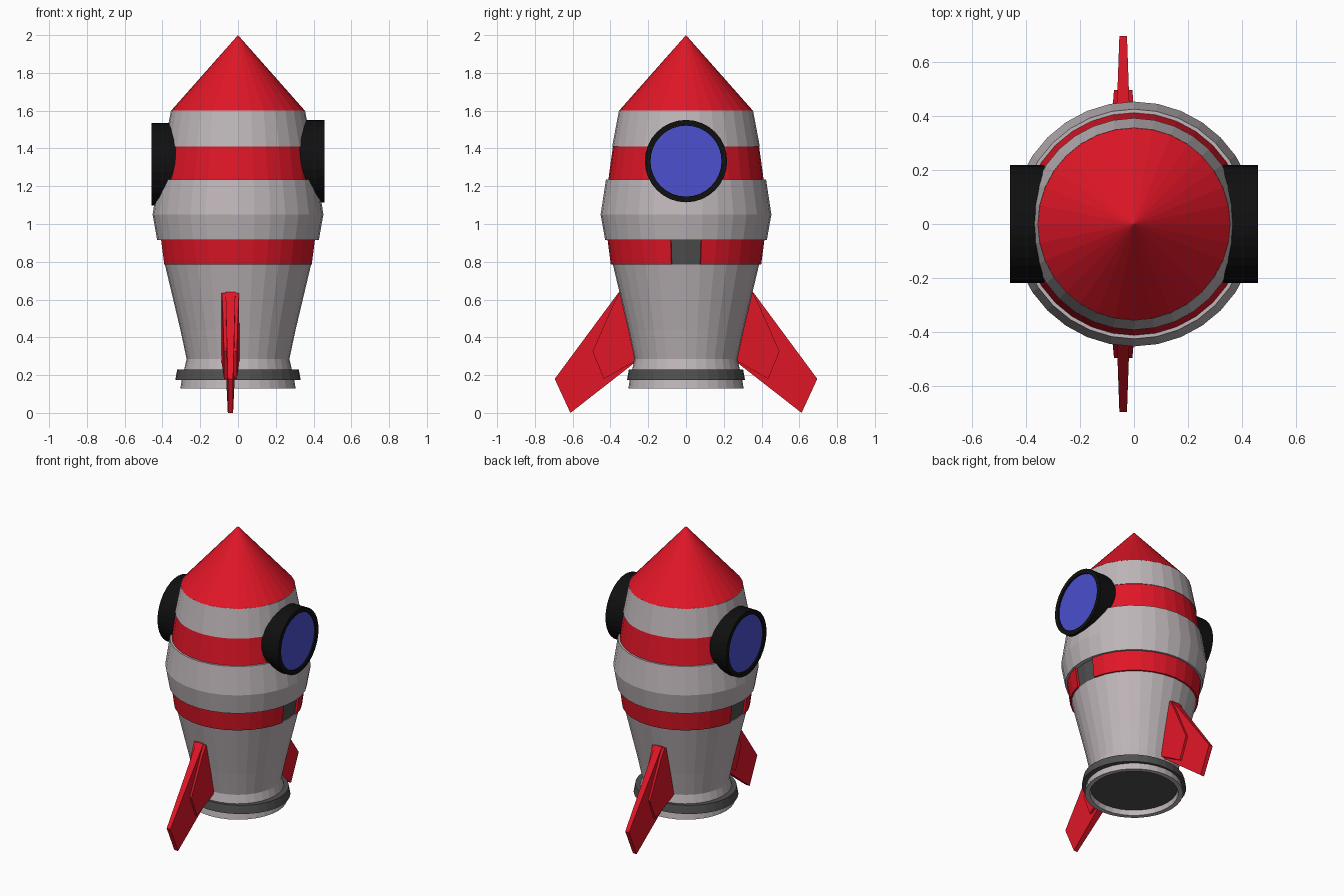
import bpy, math
from mathutils import Matrix

if "Cube" in bpy.data.objects:
    bpy.data.objects.remove(bpy.data.objects["Cube"])

SEG = 32


def material(name, rgb):
    m = bpy.data.materials.new(name)
    m.diffuse_color = (*rgb, 1)
    m.use_nodes = True
    m.node_tree.nodes["Principled BSDF"].inputs["Base Color"].default_value = m.diffuse_color
    return m


RED = material("red", (0.75, 0.008, 0.02))
GREY = material("light_grey", (0.52, 0.47, 0.49))
DARK = material("dark_grey", (0.08, 0.08, 0.08))
BLACK = material("black", (0.005, 0.005, 0.005))
BLUE = material("blue", (0.07, 0.08, 0.62))


def add(name, verts, faces, mat):
    me = bpy.data.meshes.new(name)
    me.from_pydata(verts, [], faces)
    me.validate()
    me.materials.append(mat)
    ob = bpy.data.objects.new(name, me)
    bpy.context.collection.objects.link(ob)
    return ob


def lathe(name, profile, mat, first=0, count=SEG, closed=False):
    """Spin an (r, z) profile over `count` of SEG steps; r = 0 ends become points/caps."""
    n, full = len(profile), count == SEG
    verts, faces = [], []
    for i in range(count if full else count + 1):
        a = 2 * math.pi * (first + i) / SEG
        verts += [(r * math.cos(a), r * math.sin(a), z) for r, z in profile]
    for i in range(count):
        j = (i + 1) % count if full else i + 1
        for k in range(n if closed else n - 1):
            l = (k + 1) % n
            q = [i * n + k, j * n + k, j * n + l, i * n + l]
            if profile[k][0] == 0:
                q.pop(1)
            elif profile[l][0] == 0:
                q.pop(2)
            faces.append(q)
    if not full:
        faces += [list(range(n)), list(range(count * n, count * n + n))[::-1]]
    return add(name, verts, faces, mat)


# Grey hull with grooves for the red bands and an open exhaust lip
lathe("hull", [(0.27, 0.18), (0.275, 0.13), (0.305, 0.13), (0.295, 0.19), (0.272, 0.285),
               (0.305, 0.44), (0.387, 0.785), (0.37, 0.785), (0.375, 0.915), (0.428, 0.915),
               (0.452, 1.05), (0.424, 1.235), (0.39, 1.235), (0.37, 1.41), (0.391, 1.41),
               (0.355, 1.6), (0.3, 1.6)], GREY)
lathe("exhaust_plate", [(0.275, 0.165), (0, 0.165)], DARK)
collar = lathe("exhaust_collar", [(0.28, 0.175), (0.332, 0.175), (0.322, 0.23), (0.28, 0.23)],
               DARK, closed=True)
collar.scale.y = 0.94

# Nose cone and red bands
lathe("nose_cone", [(0, 1.598), (0.356, 1.598), (0, 2.0)], RED)
lathe("upper_band", [(0.37, 1.235), (0.411, 1.235), (0.387, 1.41), (0.36, 1.41)], RED, closed=True)
lathe("lower_band_panel", [(0.34, 0.786), (0.383, 0.786), (0.402, 0.914), (0.34, 0.914)],
      DARK, closed=True)
for side, first in (("back", 1), ("front", 17)):
    lathe(f"lower_band_{side}", [(0.36, 0.785), (0.398, 0.785), (0.415, 0.915), (0.36, 0.915)],
          RED, first, 14, True)

# Round windows on both sides
for side, s, z in (("right", 1, 1.333), ("left", -1, 1.317)):
    place = Matrix.Translation((0, 0, z)) @ Matrix.Rotation(s * math.pi / 2, 4, 'Y')
    frame = lathe(f"window_frame_{side}", [(0.19, 0.25), (0.218, 0.25), (0.218, 0.458),
                                           (0.188, 0.458)], BLACK, closed=True)
    glass = lathe(f"window_glass_{side}", [(0, 0.25), (0.19, 0.25), (0.19, 0.448), (0, 0.448)], BLUE)
    frame.matrix_world = glass.matrix_world = place


def slab(name, outline, s):
    """Fin plate from (y, z, half thickness) points, off-centre at x = -0.04."""
    n = len(outline)
    verts = [(-0.04 + d * w, s * y, z) for d in (-1, 1) for y, z, w in outline]
    faces = [list(range(n))[::-1], list(range(n, 2 * n))]
    faces += [[k, (k + 1) % n, n + (k + 1) % n, n + k] for k in range(n)]
    return add(name, verts, faces, RED)


# Two swept fins, each a thin blade with a thicker root
for side, s in (("back", 1), ("front", -1)):
    slab(f"fin_blade_{side}", [(0.32, 0.64, 0.026), (0.355, 0.64, 0.026), (0.695, 0.18, 0.014),
                               (0.612, 0.0, 0.014), (0.285, 0.255, 0.026), (0.25, 0.285, 0.026)], s)
    slab(f"fin_root_{side}", [(0.32, 0.635, 0.048), (0.355, 0.635, 0.046), (0.385, 0.575, 0.042),
                              (0.495, 0.325, 0.034), (0.435, 0.18, 0.034), (0.285, 0.265, 0.046),
                              (0.25, 0.285, 0.048)], s)

# Consistent outward normals and smooth round window frames
import bmesh
for ob in bpy.data.objects:
    bm = bmesh.new()
    bm.from_mesh(ob.data)
    bmesh.ops.remove_doubles(bm, verts=bm.verts, dist=1e-5)
    bmesh.ops.recalc_face_normals(bm, faces=bm.faces)
    bm.to_mesh(ob.data)
    bm.free()
